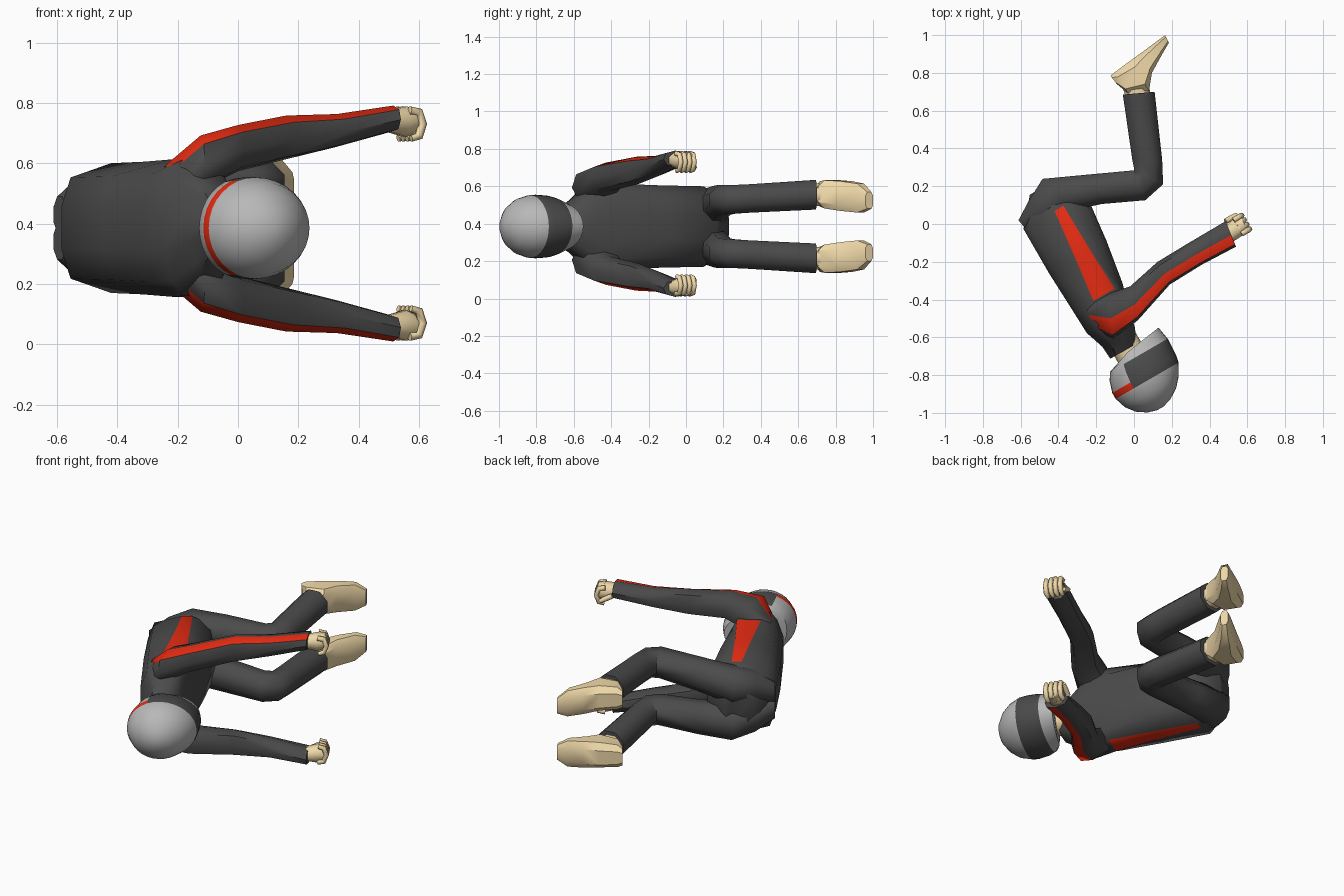
import bpy
from math import cos, sin, pi, radians, copysign
from mathutils import Vector
import bmesh

if "Cube" in bpy.data.objects:
    bpy.data.objects.remove(bpy.data.objects["Cube"])

ZM = 0.385            # symmetry plane of the body (it lies on its side)


def mat(name, col):
    m = bpy.data.materials.new(name)
    m.diffuse_color = (*col, 1)
    m.use_nodes = True
    m.node_tree.nodes["Principled BSDF"].inputs["Base Color"].default_value = m.diffuse_color
    return m


SUIT = mat("suit_dark", (0.07, 0.07, 0.07))
RED = mat("stripe_red", (0.8, 0.025, 0.006))
SKIN = mat("skin", (0.88, 0.70, 0.40))
SHELL = mat("shell_grey", (0.48, 0.48, 0.48))


def body(f, u, z):
    """Body frame (forward, up, side) to world."""
    return Vector((0.866 * f + 0.5 * u, 0.5 * f - 0.866 * u, z))


def skin_rings(name, rings, mats, pick=None, angle=50):
    """Bridge rings of points, cap both ends; pick(i, j) gives material index."""
    bm = bmesh.new()
    vs = [[bm.verts.new(p) for p in r] for r in rings]
    n = len(vs[0])
    for i in range(len(vs) - 1):
        for j in range(n):
            k = (j + 1) % n
            f = bm.faces.new((vs[i][j], vs[i][k], vs[i + 1][k], vs[i + 1][j]))
            f.material_index = pick(i, j) if pick else 0
    bm.faces.new(vs[0])
    bm.faces.new(vs[-1])
    bmesh.ops.recalc_face_normals(bm, faces=bm.faces)
    me = bpy.data.meshes.new(name)
    bm.to_mesh(me)
    bm.free()
    for m in mats:
        me.materials.append(m)
    ob = bpy.data.objects.new(name, me)
    bpy.context.collection.objects.link(ob)
    bpy.ops.object.select_all(action='DESELECT')
    ob.select_set(True)
    bpy.context.view_layer.objects.active = ob
    bpy.ops.object.shade_smooth_by_angle(angle=radians(angle))
    return ob


def limb(name, secs, mats, side, zm=ZM, twist=0, pick=None, power=1, angle=50, n=8):
    """Sections: two outline points in the top view, z centre, z half-size."""
    rings = []
    for px, py, qx, qy, zc, hz in secs:
        c, v = Vector(((px + qx) / 2, (py + qy) / 2)), Vector(((qx - px) / 2, (qy - py) / 2))
        ring = []
        for j in range(n):
            a = 2 * pi * (j + 0.5) / n + twist
            ca, sa = [copysign(min(1, abs(w * 1.07) ** power), w) for w in (cos(a), sin(a))]
            ring.append((c.x + v.x * ca, c.y + v.y * ca, zm + side * (zc + hz * sa - zm)))
        rings.append(ring)
    return skin_rings(name, rings, mats, pick, angle)


# torso: up, back, side panel start / end, front, half width
TORSO = [(-.41, -.40, -.36, -.30, -.25, .13), (-.27, -.52, -.33, -.275, -.14, .215),
         (0, -.52, -.36, -.27, -.17, .22), (.245, -.51, -.39, -.26, -.21, .228),
         (.375, -.505, -.43, -.30, -.25, .225), (.48, -.47, -.42, -.33, -.27, .14),
         (.555, -.465, -.43, -.36, -.31, .09)]
rings = []
for u, fb, s0, s1, ff, h in TORSO:
    half = [(s0, h), (s1, h), (ff - .02, .75 * h), (ff, .3 * h)]
    back = [(fb, .33 * h), (fb + .035, .78 * h)]
    prof = half + [(f, -z) for f, z in reversed(half)] + [(f, -z) for f, z in reversed(back)] + back
    rings.append([body(f, u, ZM + z) for f, z in prof])
skin_rings("torso", rings, [SUIT, RED], lambda i, j: int(j in (0, 6) and 1 <= i <= 2))

# neck
rings = [[body(-.36 + .08 * cos(a * pi / 6), u, ZM + .07 * sin(a * pi / 6)) for a in range(12)]
         for u in (.42, .63)]
skin_rings("neck", rings, [SKIN])

# helmet: up, back, side and front radius of each ring
HELMET = [(.18, .02, .02, .02), (.165, .07, .065, .07), (.13, .122, .115, .125),
          (.08, .16, .15, .17), (.018, .18, .168, .205), (-.018, .18, .17, .212),
          (-.08, .16, .166, .216), (-.12, .135, .155, .218), (-.165, .09, .13, .205)]
N = 32
rings = []
for i, (u, b, s, f) in enumerate(HELMET):
    ring = []
    for j in range(N):
        a = 2 * pi * j / N
        c = cos(a)
        tilt = -.03 * c if i == len(HELMET) - 1 else 0
        ring.append(body(-.367 + c * (f if c > 0 else b), .735 + u + tilt, ZM + s * sin(a)))
    rings.append(ring)


def helmet_part(i, j):
    c = cos(2 * pi * (j + .5) / N)
    if 4 <= i <= 6 and c > -.3:
        return 1
    return 2 if i == 4 else 0


skin_rings("helmet", rings, [SHELL, SUIT, RED], helmet_part, 35)

LEG = [(-.612, .02, -.57, -.03, .43, .06), (-.56, .12, -.42, -.02, .475, .09),
       (-.485, .24, -.33, .07, .495, .10), (-.25, .262, -.17, .105, .515, .09),
       (0, .285, .06, .125, .528, .08), (0, .29, .155, .21, .53, .077),
       (-.01, .34, .15, .34, .535, .077), (-.06, .685, .11, .70, .555, .08)]
ANKLE = [(-.04, .66, .09, .67, .555, .06), (-.08, .78, .075, .77, .555, .06)]
FOOT = [(-.125, .785, -.09, .74, .56, .05), (-.10, .805, -.03, .69, .56, .068),
        (-.02, .865, .08, .705, .557, .076), (.05, .915, .095, .80, .548, .08),
        (.12, .967, .15, .90, .537, .078), (.165, 1.0, .185, .96, .525, .045)]
ARM = [(-.26, -.40, -.22, -.55, .51, .085), (-.14, -.37, -.11, -.61, .60, .092),
       (-.02, -.33, .02, -.51, .65, .077), (.125, -.20, .19, -.32, .685, .073),
       (.29, -.10, .36, -.215, .708, .055), (.485, .015, .54, -.12, .748, .043)]
PALM = [(.475, -.02, .515, -.10, .74, .035), (.53, .03, .57, -.065, .738, .05),
        (.565, .045, .60, -.035, .742, .042)]
ZA = 0.40             # the arms sit slightly off the body plane
D, W = Vector((.86, .5, 0)), Vector((-.5, .86, 0))

for side, label in ((1, "left"), (-1, "right")):
    # legs, ankles and feet
    limb(label + "_leg", LEG, [SUIT], side)
    limb(label + "_ankle", ANKLE, [SKIN], side)
    limb(label + "_foot", FOOT, [SKIN], side, power=.65, angle=35)
    # arms with the outer stripe
    limb(label + "_arm", ARM, [SUIT, RED], side, ZA, radians(-27), lambda i, j: int(j == 1))
    # hands: palm, four curled fingers, thumb
    limb(label + "_palm", PALM, [SKIN], side, ZA)
    for k in range(5):
        thumb = k == 4
        base = Vector((.548, -.016, 0)) + W * (.058 if thumb else (k - 1.5) * .028)
        path = [(-.04, .735), (0, .715), (.03, .70)] if thumb else \
            [(0, .775), (.035, .77), (.05, .73), (.035, .69), (.005, .682)]
        rings = []
        for q, (pd, pz) in enumerate(path):
            a, b = path[max(q - 1, 0)], path[min(q + 1, len(path) - 1)]
            t = Vector((b[0] - a[0], b[1] - a[1])).normalized()
            r = .012 if q == len(path) - 1 else .015
            ring = []
            for j in range(6):
                ca, sa = r * cos(j * pi / 3), r * sin(j * pi / 3)
                p = base + D * (pd - t.y * sa) + W * ca
                p.z = ZA + side * (pz + t.x * sa - ZA)
                ring.append(p)
            rings.append(ring)
        skin_rings(label + ("_thumb" if thumb else "_finger"), rings, [SKIN], None, 65)
